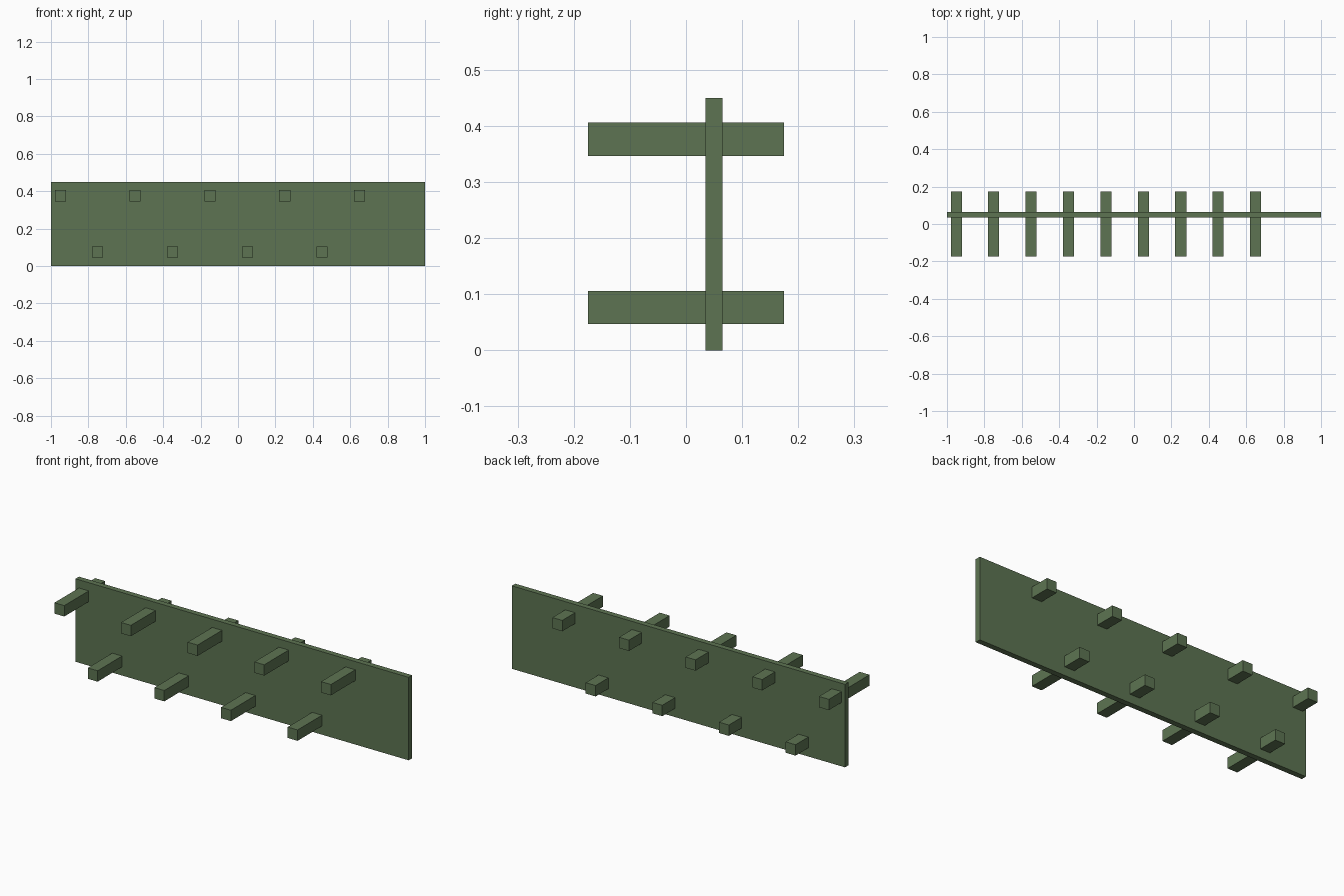
import bpy

if "Cube" in bpy.data.objects:
    bpy.data.objects.remove(bpy.data.objects["Cube"])

green = bpy.data.materials.new("green_paint")
green.diffuse_color = (0.11, 0.175, 0.085, 1)
green.use_nodes = True
green.node_tree.nodes["Principled BSDF"].inputs["Base Color"].default_value = green.diffuse_color


def box(name, center, size):
    bpy.ops.mesh.primitive_cube_add(size=1, location=center)
    ob = bpy.context.object
    ob.name = name
    ob.scale = size
    bpy.ops.object.transform_apply(location=False, rotation=False, scale=True)
    ob.data.materials.append(green)
    return ob


# Upright board, set slightly behind the middle of the pegs
box("board", (0, 0.05, 0.225), (2, 0.03, 0.45))

# Square pegs through the board, alternating upper and lower rows
for i in range(9):
    row, z = ("upper", 0.376) if i % 2 == 0 else ("lower", 0.076)
    box(f"{row}_peg_{i // 2 + 1}", (-0.95 + 0.2 * i, 0, z), (0.059, 0.349, 0.059))
